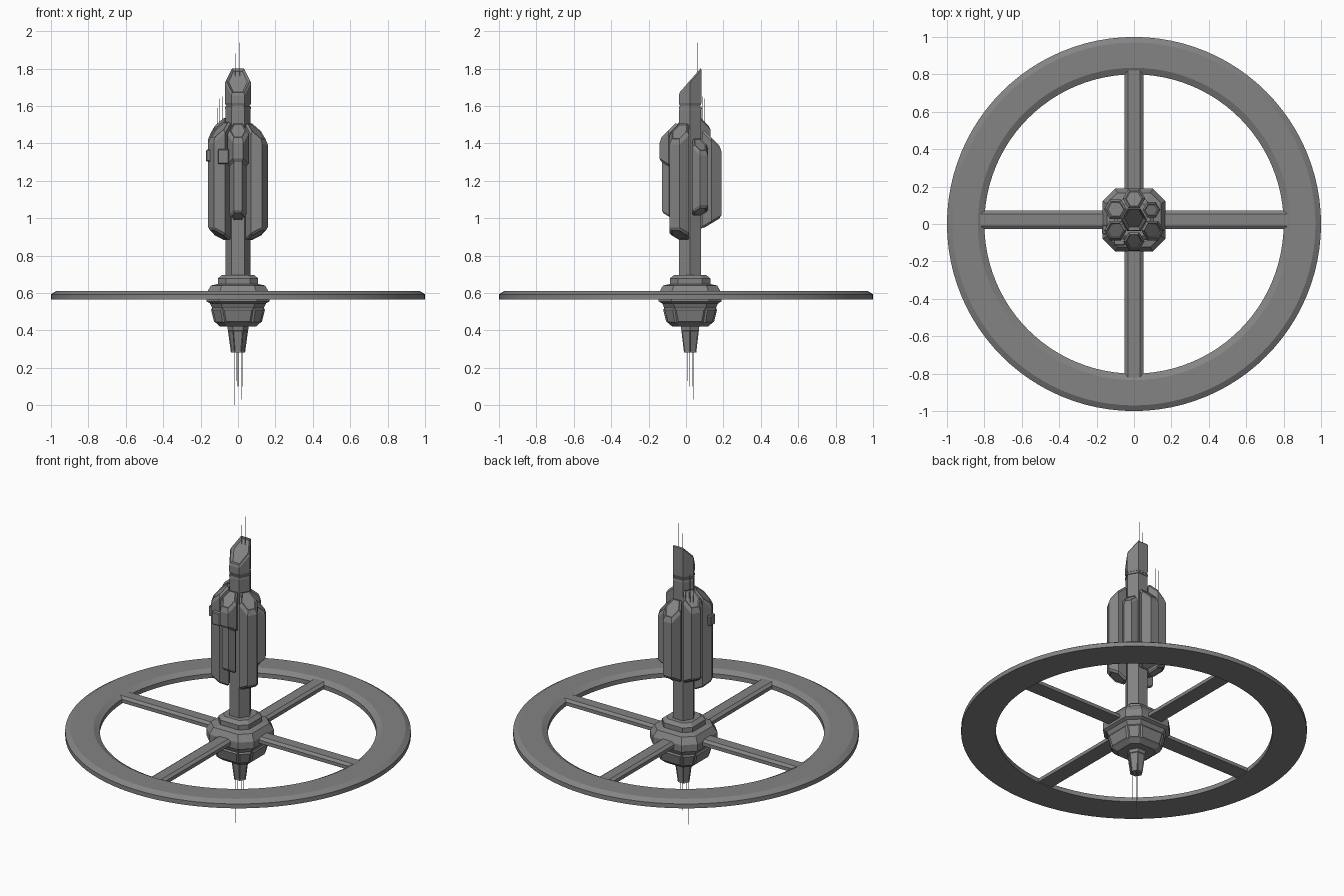
import bpy, bmesh
from math import sin, cos, pi, radians
from mathutils import Vector

cube = bpy.data.objects.get("Cube")
if cube:
    bpy.data.objects.remove(cube)

HULL = bpy.data.materials.new("hull grey")
HULL.use_nodes = True
GREY = (0.23, 0.23, 0.23, 1)
HULL.diffuse_color = GREY
HULL.node_tree.nodes["Principled BSDF"].inputs["Base Color"].default_value = GREY
CY = 0.022                      # y of the central axis


def finish(name, bm):
    bmesh.ops.recalc_face_normals(bm, faces=bm.faces)
    mesh = bpy.data.meshes.new(name)
    bm.to_mesh(mesh)
    bm.free()
    mesh.materials.append(HULL)
    obj = bpy.data.objects.new(name, mesh)
    bpy.context.collection.objects.link(obj)
    return obj


def loft(rings, closed=False):
    """Skin a stack of point rings; cap the ends unless closed."""
    bm = bmesh.new()
    rows = [[bm.verts.new(p) for p in ring] for ring in rings]
    n = len(rows[0])
    pairs = list(zip(rows, rows[1:])) + ([(rows[-1], rows[0])] if closed else [])
    for a, b in pairs:
        for i in range(n):
            j = (i + 1) % n
            bm.faces.new((a[i], a[j], b[j], b[i]))
    if not closed:
        bm.faces.new(rows[0])
        bm.faces.new(rows[-1])
    bmesh.ops.recalc_face_normals(bm, faces=bm.faces)
    return bm


def hexagon(x, y, r, z, slope=0.0, out=(0, -1)):
    """Hexagon ring whose height falls by slope along the out direction."""
    pts = []
    for i in range(6):
        dx, dy = r * cos(i * pi / 3), r * sin(i * pi / 3)
        pts.append((x + dx, y + dy, z - slope * (dx * out[0] + dy * out[1])))
    return pts


def octagon(half, z):
    """Square ring with cut corners."""
    k = half * 0.6
    corners = [(half, -k), (half, k), (k, half), (-k, half),
               (-half, k), (-half, -k), (-k, -half), (k, -half)]
    return [(x, y + CY, z) for x, y in corners]


def recess(bm, faces, thickness, depth):
    bmesh.ops.inset_individual(bm, faces=faces, thickness=thickness, depth=depth)


def box(name, center, size):
    bm = bmesh.new()
    bmesh.ops.create_cube(bm, size=1)
    for v in bm.verts:
        v.co = Vector(a * b for a, b in zip(v.co, size)) + Vector(center)
    bmesh.ops.bevel(bm, geom=bm.edges[:], offset=0.005, segments=1, affect='EDGES')
    return finish(name, bm)


# Habitat ring
profile = [(0.8, 0.565), (1, 0.565), (1, 0.593), (0.97, 0.612), (0.835, 0.612), (0.8, 0.593)]
SEG = 96
ring = finish("habitat_ring", loft(
    [[(r * cos(2 * pi * i / SEG), r * sin(2 * pi * i / SEG), z) for r, z in profile]
     for i in range(SEG)], closed=True))
bpy.context.view_layer.objects.active = ring
ring.select_set(True)
bpy.ops.object.shade_smooth_by_angle(angle=radians(20))

# Spokes, with sloped upper edges
section = [(-0.05, 0.57), (0.05, 0.57), (0.05, 0.592), (0.032, 0.605), (-0.032, 0.605), (-0.05, 0.592)]
for name, dx, dy in (("left", 1, 0), ("right", -1, 0), ("back", 0, 1), ("front", 0, -1)):
    rows = []
    for d in (0.1, 0.83):
        oy = CY if dx else 0
        rows.append([(dx * d - dy * s, dy * d + dx * s + oy, z) for s, z in section])
    finish("spoke_" + name, loft(rows))

# Hub, lower bowl with raised panels, collar and nose
finish("hub", loft([octagon(h, z) for h, z in (
    (0.15, 0.545), (0.168, 0.555), (0.168, 0.6), (0.145, 0.64), (0.1, 0.65))]))
bowl = loft([octagon(h, z) for h, z in (
    (0.095, 0.42), (0.118, 0.44), (0.138, 0.52), (0.152, 0.55))])
panels = [f for f in bowl.faces if 0.46 < f.calc_center_median().z < 0.5]
recess(bowl, panels, 0.012, 0.008)
finish("hub_bowl", bowl)
finish("hub_collar", loft([octagon(h, z) for h, z in (
    (0.108, 0.645), (0.108, 0.678), (0.085, 0.697))]))
nose = loft([hexagon(0, CY, r, z) for r, z in ((0.038, 0.283), (0.054, 0.4), (0.058, 0.43))])
recess(nose, [f for f in nose.faces if abs(f.normal.z) < 0.5 and f.calc_center_median().z < 0.4],
       0.006, -0.003)
finish("nose", nose)

# Central column and slanted head
finish("column", loft([hexagon(0, CY, r, z) for r, z in (
    (0.068, 0.66), (0.068, 1.58), (0.062, 1.59), (0.062, 1.62))]))
finish("column_band", loft([hexagon(0, CY, 0.07, z) for z in (1.585, 1.597)]))
head = loft([hexagon(0, CY, 0.064, 1.602), hexagon(0, CY, 0.07, 1.615),
             hexagon(0, CY, 0.07, 1.725, 1.15), hexagon(0, CY, 0.064, 1.737, 1.15)])
recess(head, [f for f in head.faces if f.normal.z > 0.6 and len(f.verts) == 6], 0.014, -0.012)
finish("head", head)


def pod(name, angle, dist, r, low, high, slope=1.0):
    """Hexagonal pod with outward-slanted ends; low and high are mid heights."""
    out = (cos(radians(angle)), sin(radians(angle)))
    x, y = dist * out[0], CY + dist * out[1]
    bm = loft([hexagon(x, y, r * 0.8, low - 0.012, -slope * 0.6, out),
               hexagon(x, y, r, low, -slope * 0.6, out),
               hexagon(x, y, r, high - 0.02, slope, out),
               hexagon(x, y, r * 0.78, high, slope, out)])
    recess(bm, [f for f in bm.faces if len(f.verts) == 6], 0.006, -0.004)
    finish(name, bm)


# Pods packed around the column
for name, angle, dist, r, low, high in (
        ("pod_front_upper", 270, 0.115, 0.056, 1.29, 1.47),
        ("pod_front_lower", 270, 0.112, 0.045, 1.02, 1.40),
        ("pod_front_left", 330, 0.115, 0.06, 0.92, 1.465),
        ("pod_front_right", 210, 0.115, 0.06, 0.92, 1.475),
        ("pod_back_left", 30, 0.108, 0.047, 1.045, 1.395),
        ("pod_back_right", 150, 0.115, 0.06, 0.98, 1.495),
        ("pod_back", 90, 0.115, 0.06, 0.985, 1.43)):
    pod(name, angle, dist, r, low, high)

# Equipment boxes
box("front_box", (-0.078, -0.095, 1.33), (0.06, 0.04, 0.08))
box("side_box", (-0.158, -0.03, 1.335), (0.025, 0.05, 0.065))

# Antennas: x, y, bottom, top
for i, (x, y, z0, z1) in enumerate((
        (0.01, 0.06, 1.68, 1.94), (-0.015, 0.06, 1.68, 1.88),
        (-0.1, 0.1, 1.45, 1.64), (-0.085, 0.09, 1.45, 1.65), (-0.11, 0.085, 1.45, 1.59),
        (-0.018, 0.0, 0, 0.3), (0.018, 0.04, 0.03, 0.3), (0.025, 0.02, 0.1, 0.3),
        (0.0, 0.035, 0.1, 0.3), (-0.01, 0.01, 0.13, 0.3))):
    finish(f"antenna_{i + 1}", loft([hexagon(x, y, 0.0015, z) for z in (z0, z1)]))
